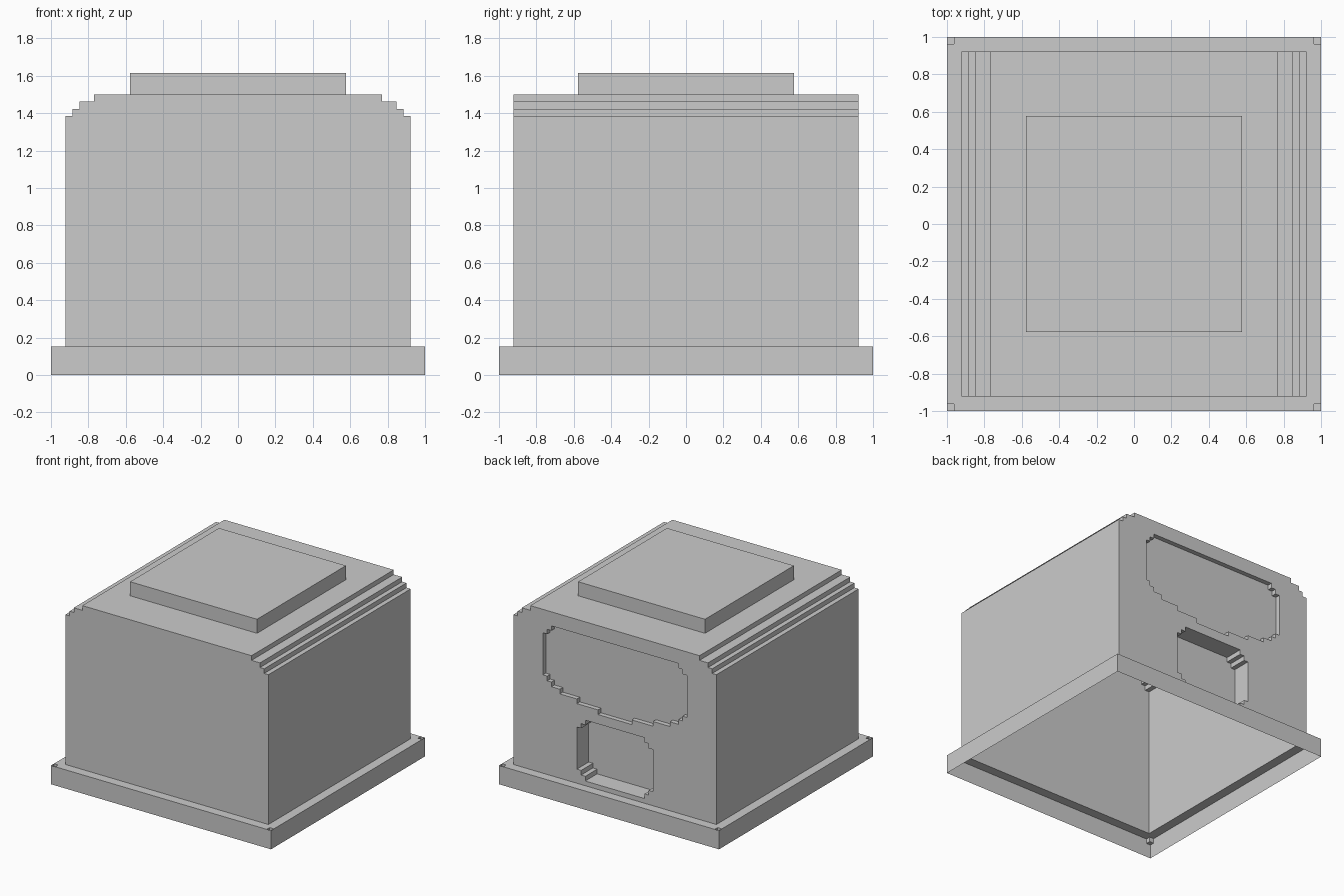
import bpy, bmesh
from mathutils import Vector

if "Cube" in bpy.data.objects:
    bpy.data.objects.remove(bpy.data.objects["Cube"])

U = 1 / 26  # the whole model sits on a grid of 1/26 unit


def fill(bm, normal, *loops):
    """Flat sheet bounded by the first loop, with the other loops as holes."""
    edges = []
    for loop in loops:
        vs = [bm.verts.new(p) for p in loop]
        edges += [bm.edges.new((a, b)) for a, b in zip(vs, vs[1:] + vs[:1])]
    bmesh.ops.triangle_fill(bm, edges=edges, use_beauty=True, normal=Vector(normal))


def walls(bm, a, b, closed=True):
    """Strip of quads between two matching loops."""
    n = len(a)
    for i in range(n if closed else n - 1):
        j = (i + 1) % n
        bm.faces.new([bm.verts.new(p) for p in (a[i], a[j], b[j], b[i])])


def finish(bm, name):
    bmesh.ops.scale(bm, vec=(U, U, U), verts=bm.verts)
    bmesh.ops.remove_doubles(bm, verts=bm.verts, dist=1e-4)
    bmesh.ops.recalc_face_normals(bm, faces=bm.faces)
    mesh = bpy.data.meshes.new(name)
    bm.to_mesh(mesh)
    bm.free()
    obj = bpy.data.objects.new(name, mesh)
    bpy.context.collection.objects.link(obj)


def square(r, z):
    return [(-r, -r, z), (r, -r, z), (r, r, z), (-r, r, z)]


def stepped(rows):
    """Mirrored stair outline (x, z) from (half width, z) steps, bottom to top."""
    return rows + [(-x, z) for x, z in reversed(rows)]


def at_y(outline, y):
    return [(x, y, z) for x, z in outline]


# Base skirt: open-bottomed rim with a ledge and a small pit in each corner
bm = bmesh.new()
rim, ledge = [], []
for sx, sy in ((-1, -1), (1, -1), (1, 1), (-1, 1)):
    c = [(sx * 26, sy * 25), (sx * 26, sy * 26), (sx * 25, sy * 26)]
    notch = [(sx * 26, sy * 25), (sx * 25, sy * 25), (sx * 25, sy * 26)]
    if sx * sy < 0:
        c.reverse()
        notch.reverse()
    rim += c
    ledge += notch
    pit = [(x, y, 4) for x, y in notch]
    floor = [(x, y, 3) for x, y in notch]
    walls(bm, pit, floor, closed=False)
    fill(bm, (0, 0, 1), floor + [(sx * 26, sy * 26, 3)])
walls(bm, [(x, y, 0) for x, y in rim], [(x, y, 4) for x, y in rim])
fill(bm, (0, 0, 1), [(x, y, 4) for x, y in ledge], square(24, 4))
finish(bm, "base_skirt")

# Body: thin shell with stepped shoulders
bm = bmesh.new()
body = stepped([(24, 4), (24, 36), (23, 36), (23, 37), (22, 37), (22, 38), (20, 38), (20, 39)])
front, back = at_y(body, -24), at_y(body, 24)
half = len(body) // 2
walls(bm, front[:half], back[:half], closed=False)
walls(bm, front[half:], back[half:], closed=False)
fill(bm, (0, -1, 0), front)
top = [front[half - 1], back[half - 1], back[half], front[half]]
fill(bm, (0, 0, 1), top, square(15, 39))

# Rear openings: shallow wide panel and deep lower hatch
panel = stepped([(4, 20), (4, 21), (9, 21), (9, 22), (13, 22), (13, 23), (15, 23), (15, 24),
                 (16, 24), (16, 25), (17, 25), (17, 34), (16, 34), (16, 35), (15, 35), (15, 36)])
hatch = stepped([(7, 5), (7, 6), (8, 6), (8, 7), (9, 7), (9, 16), (8, 16), (8, 17),
                 (7, 17), (7, 18)])
for outline, depth in ((panel, 1), (hatch, 4)):
    walls(bm, at_y(outline, 24), at_y(outline, 24 - depth))
    fill(bm, (0, 1, 0), at_y(outline, 24 - depth))
fill(bm, (0, 1, 0), back, at_y(panel, 24), at_y(hatch, 24))
finish(bm, "body_shell")

# Raised top plate
bm = bmesh.new()
walls(bm, square(15, 39), square(15, 42))
fill(bm, (0, 0, 1), square(15, 42))
finish(bm, "top_plate")
